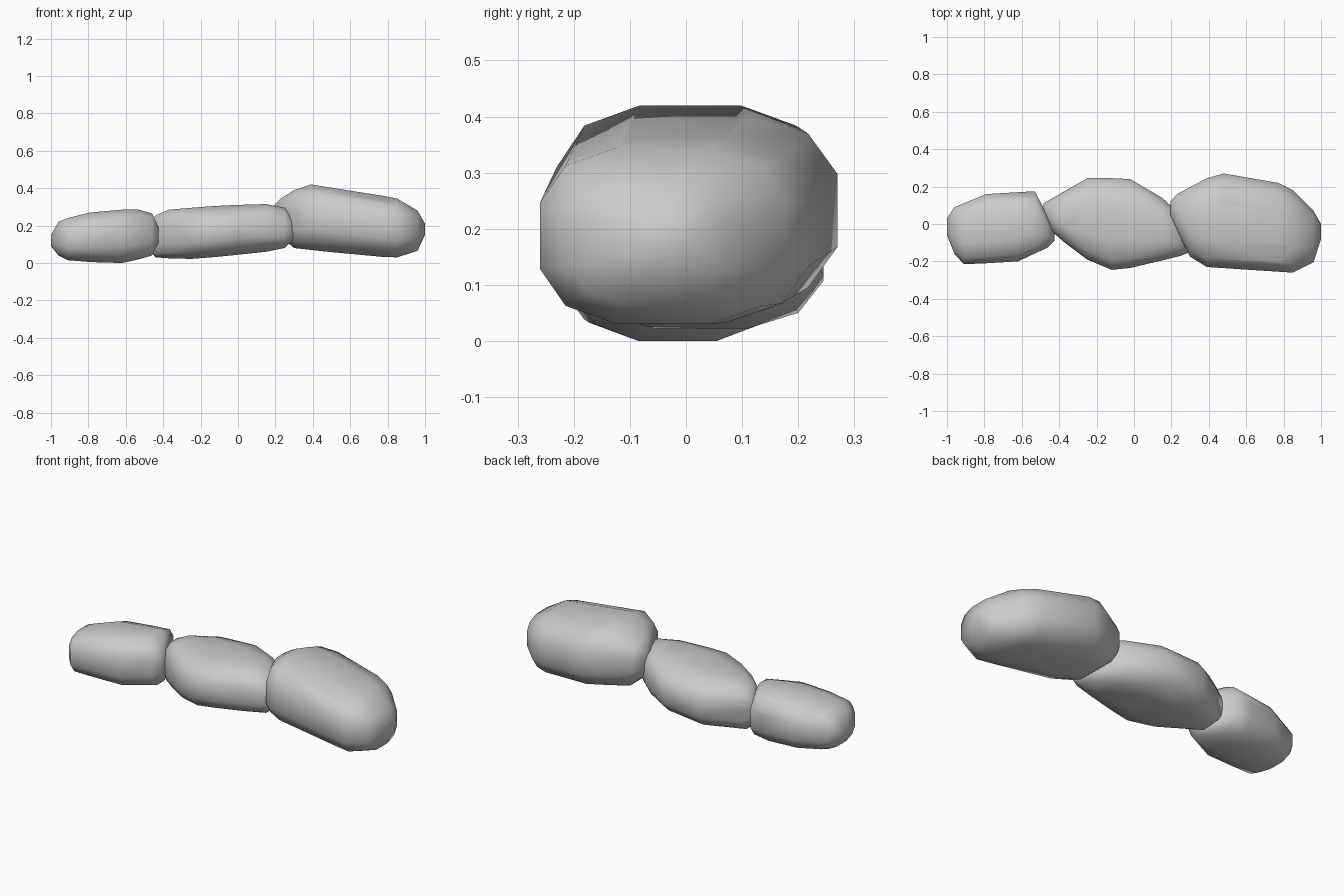
import bpy, bmesh
from math import cos, sin, tau

SIDES = 12


def rounded(t, power=2.7):
    # point on a rounded-box cross-section
    c, s = cos(t), sin(t)
    f = lambda v: (1 if v >= 0 else -1) * abs(v) ** (2 / power)
    return f(c), f(s)


def stone(name, stations):
    # stations: x, y min, y max, z min, z max; wrapped in a convex hull
    bm = bmesh.new()
    for x, y0, y1, z0, z1 in stations:
        for i in range(SIDES):
            u, v = rounded(tau * (i + 0.5) / SIDES)
            # stretch so the section reaches its stated limits
            m = rounded(tau * 0.5 / SIDES)[0]
            u, v = u / m, v / m
            bm.verts.new((x, (y0 + y1) / 2 + u * (y1 - y0) / 2,
                          (z0 + z1) / 2 + v * (z1 - z0) / 2))
    hull = bmesh.ops.convex_hull(bm, input=bm.verts)
    loose = {g for g in hull["geom_interior"] + hull["geom_unused"]
             if isinstance(g, bmesh.types.BMVert)}
    bmesh.ops.delete(bm, geom=list(loose), context='VERTS')
    bmesh.ops.recalc_face_normals(bm, faces=bm.faces)
    me = bpy.data.meshes.new(name)
    bm.to_mesh(me)
    bm.free()
    me.shade_smooth()
    ob = bpy.data.objects.new(name, me)
    bpy.context.collection.objects.link(ob)
    return ob


# small low stone
stone("left_stone", [
    (-1.00, -0.06, 0.03, 0.09, 0.15),
    (-0.96, -0.16, 0.09, 0.04, 0.22),
    (-0.91, -0.215, 0.11, 0.015, 0.24),
    (-0.79, -0.21, 0.16, 0.005, 0.27),
    (-0.62, -0.20, 0.17, 0.00, 0.285),
    (-0.53, -0.155, 0.175, 0.02, 0.285),
    (-0.46, -0.125, 0.04, 0.04, 0.265),
    (-0.425, -0.09, -0.03, 0.11, 0.19)])

# middle stone, diamond-like in plan
stone("middle_stone", [
    (-0.485, 0.04, 0.11, 0.08, 0.21),
    (-0.44, -0.04, 0.135, 0.03, 0.255),
    (-0.37, -0.10, 0.175, 0.025, 0.285),
    (-0.25, -0.19, 0.245, 0.022, 0.295),
    (-0.12, -0.245, 0.245, 0.032, 0.305),
    (-0.02, -0.235, 0.24, 0.042, 0.31),
    (0.15, -0.195, 0.14, 0.06, 0.315),
    (0.25, -0.17, 0.05, 0.08, 0.295),
    (0.30, -0.15, -0.08, 0.13, 0.22)])

# large tall stone
stone("right_stone", [
    (0.195, 0.04, 0.12, 0.20, 0.31),
    (0.23, -0.04, 0.16, 0.14, 0.345),
    (0.30, -0.175, 0.195, 0.08, 0.39),
    (0.39, -0.23, 0.245, 0.07, 0.42),
    (0.48, -0.235, 0.27, 0.06, 0.405),
    (0.77, -0.255, 0.22, 0.033, 0.36),
    (0.85, -0.26, 0.18, 0.03, 0.345),
    (0.96, -0.205, 0.07, 0.065, 0.28),
    (1.00, -0.08, 0.00, 0.15, 0.21)])
